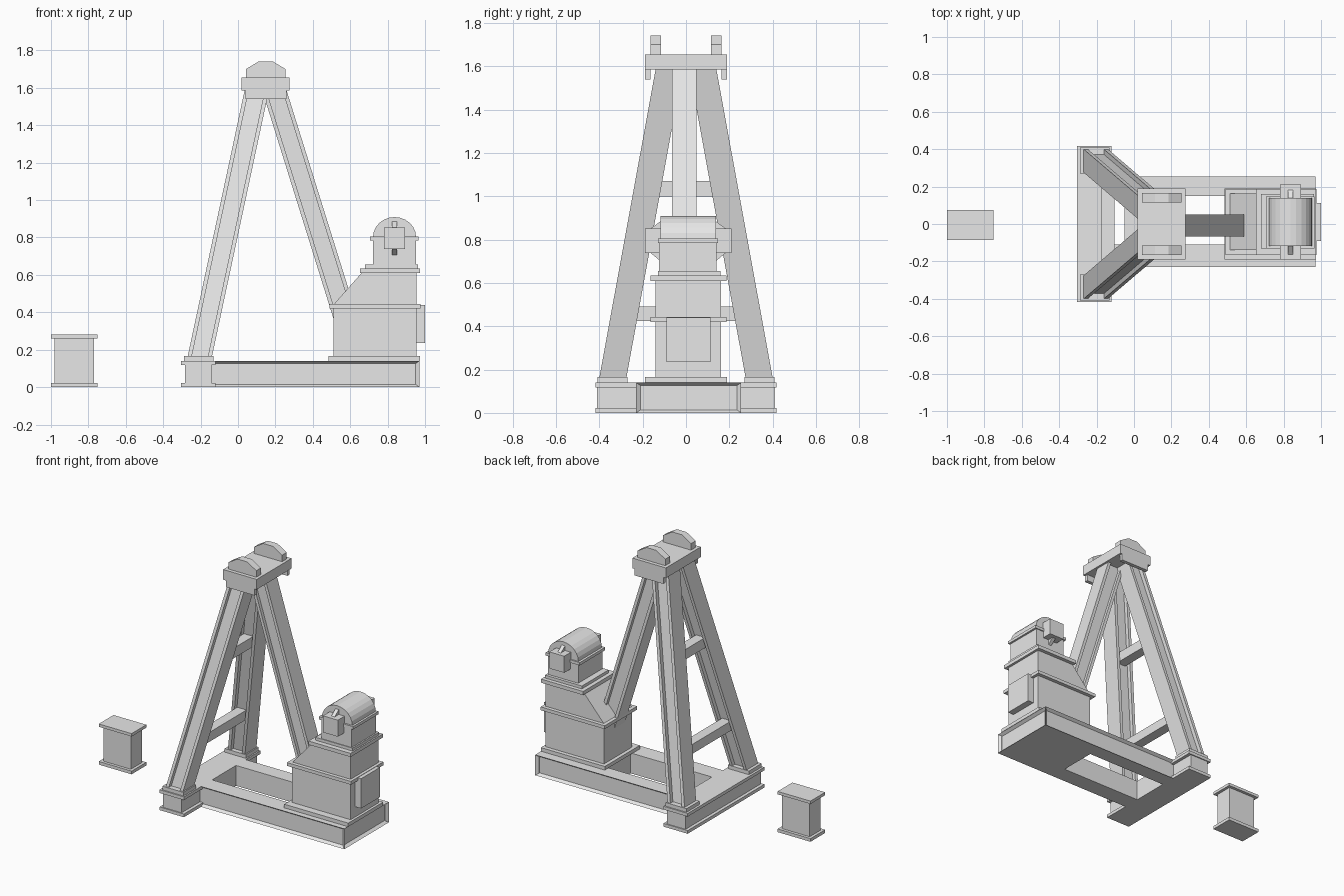
import bpy, bmesh, math
from mathutils import Vector

old = bpy.data.objects.get("Cube")
if old:
    bpy.data.objects.remove(old, do_unlink=True)

GREY = (0.8, 0.8, 0.8, 1.0)
mat = bpy.data.materials.new("plain grey")
mat.use_nodes = True
mat.diffuse_color = GREY
mat.node_tree.nodes["Principled BSDF"].inputs["Base Color"].default_value = GREY


def finish(name, bm):
    bmesh.ops.recalc_face_normals(bm, faces=bm.faces)
    mesh = bpy.data.meshes.new(name)
    bm.to_mesh(mesh)
    bm.free()
    mesh.materials.append(mat)
    obj = bpy.data.objects.new(name, mesh)
    bpy.context.collection.objects.link(obj)
    return obj


def box(name, x, y, z, recess=(), rim=0.02, depth=0.02):
    """Box from ranges; faces along the recess directions get a sunken panel."""
    bm = bmesh.new()
    bmesh.ops.create_cube(bm, size=1)
    for v in bm.verts:
        v.co = [r[0] + (c + 0.5) * (r[1] - r[0]) for c, r in zip(v.co, (x, y, z))]
    bm.normal_update()
    for d in recess:
        face = max(bm.faces, key=lambda f: f.normal.dot(Vector(d)) * f.calc_area())
        bmesh.ops.inset_individual(bm, faces=[face], thickness=rim, depth=-depth)
    return finish(name, bm)


def prism(name, outline, a, b, axis="y"):
    """Extrude an outline from a to b along y (outline x,z) or x (outline y,z)."""
    bm = bmesh.new()
    place = (lambda p, t: (p[0], t, p[1])) if axis == "y" else (lambda p, t: (t, p[0], p[1]))
    ends = [[bm.verts.new(place(p, t)) for p in outline] for t in (a, b)]
    bm.faces.new(ends[0])
    bm.faces.new(ends[1])
    n = len(outline)
    for i in range(n):
        j = (i + 1) % n
        bm.faces.new((ends[0][i], ends[0][j], ends[1][j], ends[1][i]))
    return finish(name, bm)


def sheared_beam(name, low, high, wx, wy, flange=0.022, web=0.07):
    """I-beam with level ends, flanges facing along x."""
    hx, hy, hw = wx / 2, wy / 2, web / 2
    q = hx - flange
    half = [(-hx, -hy), (-q, -hy), (-q, -hw), (q, -hw), (q, -hy), (hx, -hy)]
    section = half + [(-px, -py) for px, py in half]
    bm = bmesh.new()
    ends = [[bm.verts.new((p[0] + px, p[1] + py, p[2])) for px, py in section]
            for p in (low, high)]
    bm.faces.new(ends[0])
    bm.faces.new(ends[1])
    n = len(section)
    for i in range(n):
        j = (i + 1) % n
        bm.faces.new((ends[0][i], ends[0][j], ends[1][j], ends[1][i]))
    return finish(name, bm)


# Skid with sunken side panels and an open well
skid = box("skid", (-0.165, 0.97), (-0.23, 0.255), (0, 0.14),
           [(0, -1, 0), (0, 1, 0), (1, 0, 0)])
cutter = box("well_cutter", (-0.12, 0.5), (-0.11, 0.15), (-0.1, 0.3))
cutter.hide_render = True
cut = skid.modifiers.new("well", "BOOLEAN")
cut.operation = "DIFFERENCE"
cut.solver = "EXACT"
cut.object = cutter
bpy.context.view_layer.objects.active = skid
bpy.ops.object.modifier_apply(modifier="well")
bpy.data.objects.remove(cutter, do_unlink=True)

# Cross beam under the front legs
for label, z in (("bottom", (0, 0.022)), ("top", (0.118, 0.14))):
    box("cross_beam_" + label, (-0.305, -0.12), (-0.417, 0.417), z)
box("cross_beam_web", (-0.283, -0.142), (-0.41, 0.41), (0.02, 0.12))

# Splayed front legs with foot pads
for side, s in (("right", -1), ("left", 1)):
    box(side + "_foot_pad", (-0.29, -0.13), sorted((s * 0.27, s * 0.408)), (0.14, 0.165))
    sheared_beam(side + "_leg", (-0.205, s * 0.338, 0.16), (0.1, s * 0.078, 1.585), 0.13, 0.125)

# Braces between the front legs
box("lower_brace", (-0.175, -0.105), (-0.28, 0.28), (0.425, 0.49))
box("upper_brace", (-0.05, 0.02), (-0.17, 0.17), (1.0, 1.07))

# Rear leg running into the gearbox
sheared_beam("rear_leg", (0.596, -0.008, 0.3), (0.195, -0.008, 1.585), 0.13, 0.115)

# Top platform, skirts and bearing blocks
box("top_platform", (0.02, 0.275), (-0.19, 0.19), (1.585, 1.655))
for side, s in (("right", -1), ("left", 1)):
    box(side + "_skirt", (0.04, 0.26), sorted((s * 0.165, s * 0.19)), (1.54, 1.59))
    prism(side + "_bearing",
          [(0.042, 1.65), (0.255, 1.65), (0.255, 1.7), (0.185, 1.742), (0.112, 1.742), (0.042, 1.7)],
          s * 0.115, s * 0.165)

# Gearbox: plates, body and sloped upper casing
box("gearbox_base_plate", (0.485, 0.972), (-0.19, 0.19), (0.14, 0.165))
box("gearbox_body", (0.51, 0.955), (-0.14, 0.162), (0.165, 0.425))
box("gearbox_middle_plate", (0.488, 0.975), (-0.165, 0.187), (0.42, 0.443))
prism("gearbox_casing",
      [(0.51, 0.44), (0.955, 0.44), (0.955, 0.615), (0.665, 0.615)], -0.14, 0.162)
box("gearbox_top_plate", (0.652, 0.972), (-0.165, 0.187), (0.61, 0.635))
box("motor_bed", (0.68, 0.962), (-0.13, 0.16), (0.633, 0.655))
box("side_door", (0.95, 1.0), (-0.09, 0.113), (0.235, 0.44))

# Motor: housing, rim and arched cover
box("motor_housing", (0.722, 0.952), (-0.125, 0.14), (0.65, 0.79))
box("motor_rim", (0.706, 0.966), (-0.13, 0.147), (0.784, 0.804))
arch = [(0.837 + 0.115 * math.cos(a), 0.802 + 0.107 * math.sin(a))
        for a in (math.pi * i / 12 for i in range(13))]
prism("motor_cover", arch, -0.117, 0.138)

# Shaft housings on both motor ends, with a tapered rib
box("shaft_housing", (0.78, 0.893), (-0.19, 0.21), (0.738, 0.852))
prism("shaft_rib", [(-0.117, 0.7), (-0.165, 0.74), (-0.165, 0.85), (-0.117, 0.885),
                    (0.137, 0.885), (0.185, 0.85), (0.185, 0.74), (0.137, 0.7)],
      0.824, 0.849, axis="x")

# Separate counterweight post
for label, z in (("bottom", (0, 0.022)), ("top", (0.26, 0.28))):
    box("post_plate_" + label, (-1.0, -0.75), (-0.085, 0.075), z)
box("post_body", (-0.98, -0.77), (-0.065, 0.055), (0.02, 0.262))
